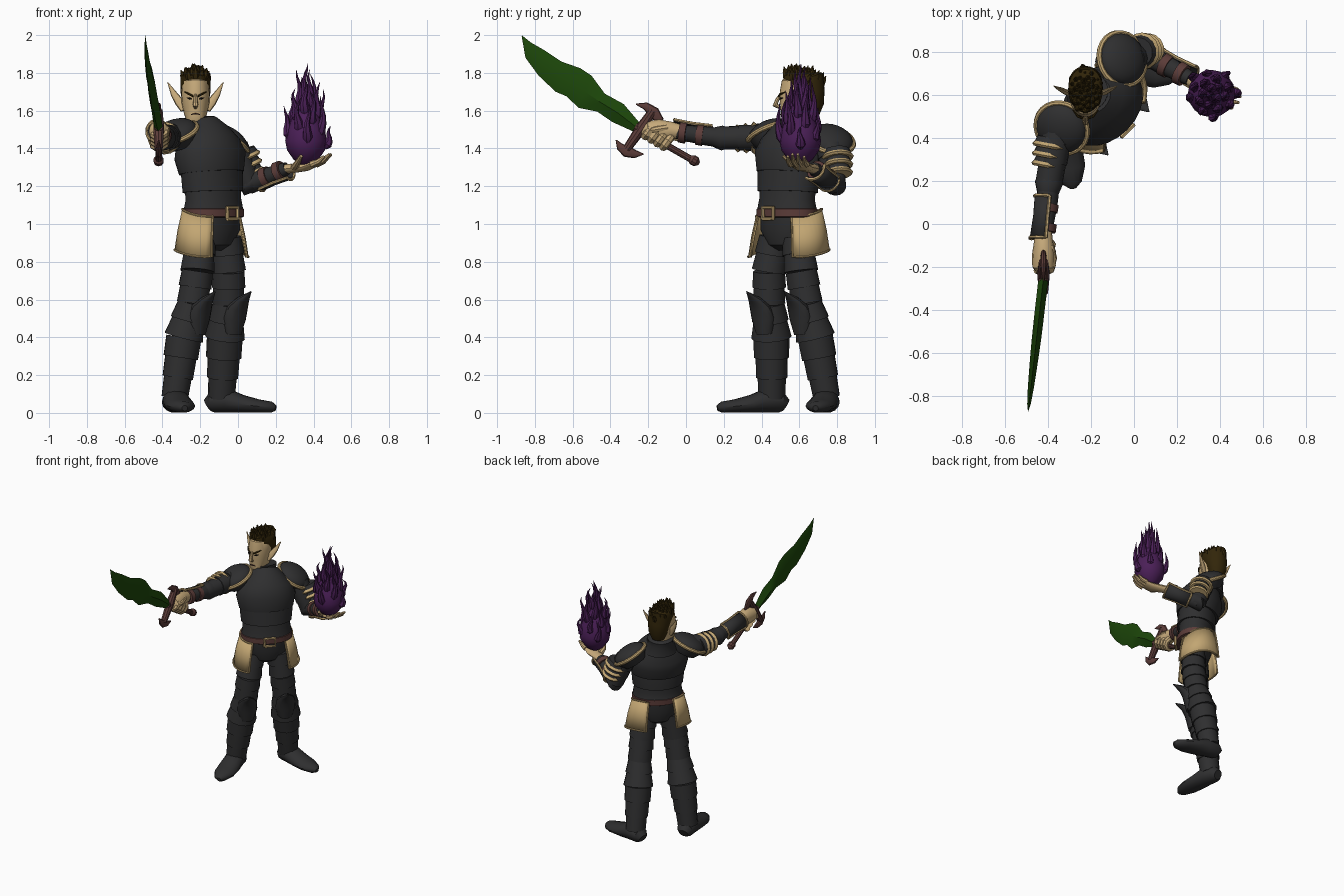
import bpy, bmesh, random
from math import sin, cos, pi, radians
from mathutils import Vector as V, Matrix

random.seed(4)
if "Cube" in bpy.data.objects:
    bpy.data.objects.remove(bpy.data.objects["Cube"])

def material(name, *rgb):
    m = bpy.data.materials.new(name)
    m.use_nodes = True
    m.diffuse_color = (*rgb, 1)
    m.node_tree.nodes["Principled BSDF"].inputs["Base Color"].default_value = (*rgb, 1)
    return m

ARMOR = material("dark armor", .028, .028, .029)
TAN = material("tan trim", .54, .38, .17)
SKIN = material("skin", .58, .41, .20)
BROWN = material("brown leather", .105, .045, .04)
HAIR = material("dark brown hair", .032, .019, .003)
GREEN = material("green blade", .012, .063, .003)
PURPLE = material("purple flame", .07, .014, .096)
BLACK = material("black eyes", .008, .006, .005)
BODY = Matrix.Translation((-.13, .535, 0)) @ Matrix.Rotation(radians(45), 4, 'Z')
HEAD = Matrix.Translation((-.225, 0, 0))
FLAME = Matrix.Translation((.36, .605, 0))
FWD, UP, FRONT, SIDE = V((.7, -.7, 0)), V((0, 0, 1)), V((0, -1, 0)), V((1, 0, 0))
made = []

def finish(name, bm, mat, m=None):
    bmesh.ops.recalc_face_normals(bm, faces=bm.faces)
    me = bpy.data.meshes.new(name)
    bm.to_mesh(me)
    bm.free()
    me.materials.append(mat)
    ob = bpy.data.objects.new(name, me)
    ob.matrix_world = m or Matrix()
    bpy.context.collection.objects.link(ob)
    made.append(ob)
    return ob

def bridge(bm, rings, closed=True):
    for p, q in zip(rings, rings[1:]):
        for k in range(len(p) if closed else len(p) - 1):
            j = (k + 1) % len(p)
            bm.faces.new((p[k], p[j], q[j], q[k]))
    if closed:
        bm.faces.new(rings[0])
        bm.faces.new(rings[-1])

def tube(name, pts, radii, mat, ref=UP, n=14, m=None, bm=None):
    """Loft elliptical rings along a path; a radius is a number or a (side, ref) pair."""
    own, bm, rings = bm is None, bm or bmesh.new(), []
    pts = [V(p) for p in pts]
    for i, (p, r) in enumerate(zip(pts, radii)):
        t = (pts[min(i + 1, len(pts) - 1)] - pts[max(i - 1, 0)]).normalized()
        u = t.cross(ref).normalized()
        v = u.cross(t)
        a, b = r if isinstance(r, tuple) else (r, r)
        rings.append([bm.verts.new(p + u * a * cos(k * 2 * pi / n) + v * b * sin(k * 2 * pi / n)) for k in range(n)])
    bridge(bm, rings)
    return finish(name, bm, mat, m) if own else None

def stack(name, rows, mat, m=BODY, n=24):
    tube(name, [(0, y, z) for y, z, a, b in rows], [(a, b) for y, z, a, b in rows], mat, FRONT, n, m)

def lames(name, a, b, r0, r1, count, flare=1.1):
    """Overlapping armor bands from a to b."""
    f = [((i + k) / count, k) for i in range(count) for k in (0, 1)]
    tube(name, [a.lerp(b, t) for t, k in f], [(r0 + (r1 - r0) * t) * (flare if k else 1) for t, k in f], ARMOR, V((.6, -.6, .5)))

def plate(name, rows, mat, trim, m=None):
    """Curved sheet with a raised tan border."""
    bm = bmesh.new()
    bridge(bm, [[bm.verts.new(p) for p in row] for row in rows], False)
    finish(name, bm, mat, m).modifiers.new("thickness", 'SOLIDIFY').thickness = .012
    edge = rows[0] + [r[-1] for r in rows[1:-1]] + rows[-1][::-1] + [r[0] for r in rows[-2::-1]]
    tube(name + "_trim", edge, [trim] * len(edge), TAN, V((.11, .23, .97)), 6, m)

# Torso, collar, pelvis and belt, in the turned body frame
stack("abdomen_plate", [(0, 1.075, .18, .135), (0, 1.13, .17, .122), (.01, 1.24, .172, .125)], ARMOR)
stack("waist_plate", [(.005, 1.17, .18, .14), (.01, 1.25, .188, .137), (.01, 1.32, .19, .13)], ARMOR)
stack("breastplate", [(.015, 1.27, .193, .15), (.025, 1.36, .212, .168), (.045, 1.42, .19, .155), (.065, 1.48, .14, .125), (.09, 1.53, .09, .09)], ARMOR)
stack("collar", [(.1, 1.46, .12, .105), (.11, 1.525, .088, .088), (.115, 1.56, .092, .09), (.115, 1.562, .07, .07)], ARMOR)
stack("pelvis", [(0, 1.08, .165, .11), (0, .97, .165, .115), (0, .89, .11, .09), (0, .86, .04, .05)], ARMOR)
stack("belt", [(0, 1.035, .175, .127), (0, 1.04, .184, .137), (0, 1.08, .184, .137), (0, 1.085, .175, .127)], BROWN)
tube("buckle", [(x * .038, -.143, 1.057 + z * .03) for x, z in ((-1, -1), (1, -1), (1, 1), (-1, 1), (-1, -1))], [.011] * 5, TAN, FRONT, 6, BODY)

# Hip guards curving round each side
for s, label in ((1, "left"), (-1, "right")):
    arc = [radians(38 + 9.5 * k) for k in range(13)]
    plate(label + "_hip_guard", [[V((s * a * sin(t), .014 + s * .014 - b * cos(t), z - .02 * sin(t * 2))) for t in arc]
                                 for z, a, b in ((1.06, .188, .14), (.95, .218, .158), (.845, .237, .17))], TAN, .006, BODY)

# Legs of overlapping bands, pointed knee plates and boots
LEGS = {
    "left": ([(-.065, .59, .93), (-.05, .61, .75), (-.05, .64, .58), (-.07, .685, .4), (-.088, .745, .08)], V((.975, -.2, 0))),
    "right": ([(-.2, .47, .93), (-.215, .44, .75), (-.24, .44, .58), (-.287, .452, .4), (-.335, .455, .08)], V((.18, -.98, 0))),
}
for label, (path, toe) in LEGS.items():
    path = [V(p) for p in path]
    for part, i, r0, r1, count in (("thigh", 0, .082, .084, 2), ("lower_thigh", 1, .084, .078, 2), ("greave", 2, .08, .097, 2), ("shin", 3, .095, .065, 3)):
        lames(f"{label}_{part}", path[i], path[i + 1], r0, r1, count)
    tube(label + "_knee_plate", [path[2] + FWD * f + UP * z for f, z in ((.03, -.16), (.045, -.08), (.07, -.02), (.11, .02), (.17, .062))],
         [(.05, .045), (.072, .048), (.066, .04), (.042, .022), .003], ARMOR, FWD)
    heel = path[4] * 1
    heel.z = 0
    tube(label + "_boot", [heel + toe * d + UP * h for d, h in ((-.075, .04), (-.05, .055), (.03, .066), (.11, .048), (.2, .036), (.27, .03), (.295, .025))],
         [(.035, .035), (.06, .055), (.07, .066), (.076, .048), (.074, .036), (.045, .03), (.015, .015)], ARMOR)

# Arms: shoulder, elbow, wrist, dome centre and axis, outward sides of shoulder bands and forearm plate
ARMS = {
    "left": ((-.02, .765, 1.41), (.06, .785, 1.21), (.26, .675, 1.295), (-.055, .765, 1.445), (.5, .2, .8), (.03, .03, .012), (.25, .5, -.8)),
    "right": ((-.345, .47, 1.46), (-.395, .19, 1.455), (-.42, -.07, 1.49), (-.335, .445, 1.48), (-.3, -.35, .88), (-.03, -.035, -.004), (-.85, 0, .5)),
}
for label, arm in ARMS.items():
    s, e, w, dome, axis, out, side = (V(p) for p in arm)
    axis.normalize()
    arm, fore, ref = (e - s).normalized(), (w - e).normalized(), V((.3, .2, .9))
    lames(label + "_upper_arm", s, e, .074, .058, 3, 1.08)
    tube(label + "_elbow", [e - arm * .05, e, e + fore * .05], [.05, .066, .05], ARMOR, ref)
    tube(label + "_forearm", [e, e.lerp(w, .4), w], [.052, .05, .034], ARMOR, ref)
    # Forearm plate on the outer side, with straps
    side = (side - fore * side.dot(fore)).normalized()
    up = fore.cross(side)
    plate(label + "_forearm_plate", [[e.lerp(w, f) + (side * cos(t) + up * sin(t)) * r for t in (radians(14 * k) for k in range(-5, 6))]
                                     for f, r in ((.25, .06), (.6, .058), (1, .064))], ARMOR, .008)
    for i, f in enumerate((.45, .8)):
        c = e.lerp(w, f)
        tube(f"{label}_strap_{i}", [c - fore * .018, c + fore * .018], [.056, .054], BROWN, ref)
    # Shallow pauldron with a raised rim, then trimmed bands below it
    steps = [radians(15 * i) for i in range(7)]
    tube(label + "_pauldron", [dome - axis * .07, dome - axis * .03] + [dome + axis * .065 * sin(t) for t in steps],
         [.08, .108] + [max(.122 * cos(t), .004) for t in steps], ARMOR, FRONT, 20)
    u = axis.orthogonal().normalized()
    rim = [dome + (u * cos(k * pi / 12) + axis.cross(u) * sin(k * pi / 12)) * .124 for k in range(25)]
    tube(label + "_pauldron_rim", rim, [.014] * 25, TAN, axis, 8)
    for i in range(3):
        c, r = s + arm * (.075 + .045 * i) + out, .082 - .006 * i
        tube(f"{label}_shoulder_band_{i}", [c - arm * .04, c], [r - .014, r - .002], ARMOR, ref)
        tube(f"{label}_band_trim_{i}", [c - arm * .014, c, c + arm * .01], [r - .006, r + .005, r - .004], TAN, ref)

# Open left hand
tube("left_palm", [(.24, .685, 1.29), (.3, .655, 1.295), (.36, .62, 1.3), (.41, .595, 1.32)], [(.03, .026), (.04, .024), (.055, .02), (.05, .014)], SKIN)
for i, long in enumerate((.8, 1, 1, .75)):
    b = V((.385, .555, 1.315)).lerp(V((.415, .64, 1.315)), i / 3)
    tube(f"left_finger_{i}", [b, b + V((.05, -.015, .02)) * long, b + V((.09, -.02, .055)) * long], [.017, .014, .007], SKIN, n=8)
tube("left_thumb", [(.3, .63, 1.3), (.31, .57, 1.315), (.335, .515, 1.36)], [.022, .018, .009], SKIN, n=8)

# Right fist closed on the grip
GRIP, LIFT = V((0, -.8, .6)), V((0, .6, .8))
tube("right_fist", [(-.42, y, z) for y, z in ((-.03, 1.49), (-.08, 1.495), (-.14, 1.495), (-.2, 1.49), (-.235, 1.485))],
     [.038, (.044, .048), (.053, .06), (.052, .055), .025], SKIN)
for i in range(4):
    c = V((-.42, -.1 - .032 * i, 1.435 + .019 * i))
    arc = [radians(40 * k - 150) for k in range(7)]
    tube(f"right_finger_{i}", [c + (SIDE * cos(t) + LIFT * sin(t)) * .036 for t in arc], [.023] * 6 + [.014], SKIN, GRIP, 8)
tube("right_thumb", [(-.39, -.1, 1.51), (-.375, -.16, 1.5), (-.38, -.215, 1.49)], [.02, .018, .01], SKIN, n=8)

# Wavy blade: upper and lower edge points as y, z pairs
EDGE = [(-.245, 1.535, -.28, 1.49), (-.33, 1.635, -.39, 1.54), (-.43, 1.69, -.47, 1.595), (-.5, 1.785, -.57, 1.615), (-.56, 1.825, -.63, 1.675),
        (-.66, 1.86, -.69, 1.70), (-.75, 1.92, -.78, 1.785), (-.82, 1.96, -.85, 1.88), (-.868, 1.998, -.87, 1.995)]
bm, rows = bmesh.new(), []
for i, (y, z, y2, z2) in enumerate(EDGE):
    a, b = (V((-.42 + (p + .25) * .115, p, q)) for p, q in ((y, z), (y2, z2)))
    half = SIDE * (.022 * (1 - (i / 8) ** 3) + .001)
    rows.append([bm.verts.new(p) for p in (a, (a + b) / 2 + half, b, (a + b) / 2 - half)])
bridge(bm, rows)
finish("blade", bm, GREEN)

# Hilt with crescent guard
HORN = [.003, (.02, .012), (.032, .016), (.022, .012), .003]
for name, yz, radii in (
        ("grip", [(-.27, 1.515), (-.1, 1.415), (.04, 1.335)], [.024, .018, .018]),
        ("pommel", [(.02, 1.35), (.035, 1.34), (.055, 1.328), (.07, 1.32)], [.016, .028, .026, .008]),
        ("cross_guard", [(-.175, 1.6), (-.235, 1.51), (-.315, 1.395)], [.022, .03, .022]),
        ("upper_horn", [(-.265, 1.635), (-.215, 1.625), (-.17, 1.59), (-.14, 1.55), (-.13, 1.5)], HORN),
        ("lower_horn", [(-.37, 1.445), (-.35, 1.41), (-.315, 1.385), (-.27, 1.37), (-.225, 1.37)], HORN)):
    tube(name, [(-.42, y, z) for y, z in yz], radii, BROWN, SIDE, 10)

# Head, facing straight ahead
stack("neck", [(.61, 1.5, .05, .05), (.615, 1.6, .055, .06)], SKIN, HEAD)
stack("face", [(.515, 1.53, .028, .018), (.54, 1.545, .045, .05), (.572, 1.59, .062, .083), (.592, 1.64, .073, .1), (.598, 1.69, .075, .102),
               (.605, 1.75, .07, .098), (.61, 1.79, .04, .05)], SKIN, HEAD)
stack("hair", [(.665, 1.575, .045, .04), (.664, 1.63, .068, .066), (.656, 1.69, .078, .08), (.637, 1.735, .08, .1), (.622, 1.765, .08, .115),
               (.618, 1.79, .07, .1), (.62, 1.81, .04, .06)], HAIR, HEAD)
tube("nose", [(0, .5, 1.685), (0, .482, 1.655), (0, .472, 1.63), (0, .5, 1.614)], [.008, .011, .015, .008], SKIN, FRONT, 8, HEAD)
tube("mouth", [(-.024, .501, 1.58), (0, .492, 1.584), (.024, .501, 1.58)], [.003, .004, .003], BROWN, UP, 6, HEAD)
for s, label in ((1, "left"), (-1, "right")):
    tube(label + "_brow", [(s * .012, .49, 1.676), (s * .035, .499, 1.688), (s * .058, .528, 1.7)], [.005, .006, .003], HAIR, UP, 6, HEAD)
    tube(label + "_eye", [(s * .018, .496, 1.662), (s * .032, .5, 1.665), (s * .046, .513, 1.668)], [.002, .006, .002], BLACK, UP, 6, HEAD)
    tube(label + "_ear", [(s * .06, .6, 1.605), (s * .085, .61, 1.645), (s * .115, .625, 1.69), (s * .147, .64, 1.75)],
         [(.02, .012), (.024, .012), (.017, .009), .002], SKIN, FRONT, 10, HEAD)
bm = bmesh.new()
for i in range(44):
    t, r = i * 2.4, ((i + .5) / 44) ** .5
    c = V((.062 * r * cos(t), .622 + .1 * r * sin(t), 1.8 - .045 * r * r - .02 * r * sin(t)))
    lean = V((cos(t) * .02 * r, sin(t) * .02 * r + .006, random.uniform(.032, .055)))
    tube("", [c - lean * .6, c, c + lean * .5, c + lean], [.012, .021, .015, .002], HAIR, FRONT, 6, bm=bm)
finish("hair_tufts", bm, HAIR, HEAD)

# Flame: teardrop core with separate wavy tongues
stack("flame_core", [(0, z, r, r) for z, r in ((1.315, .03), (1.34, .065), (1.39, .1), (1.44, .11), (1.5, .1), (1.56, .075), (1.63, .042), (1.72, .012))], PURPLE, FLAME, 16)
bm = bmesh.new()
for i in range(21):
    t, f = i * 2.4, i / 20
    pts = []
    for k in range(7):
        g = k / 6
        r = .092 * (1 - f) ** .6 + .005 + .03 * sin(g * 2.2) * (1 - f)
        sway = .014 * sin(g * 7 + i) * g
        pts.append((r * cos(t) + sway, r * sin(t) + sway * .6, 1.4 + .23 * f + g * ((.12 + .05 * (i % 3)) * (1 - f) + .22 * f)))
    tube("", pts, [.027 * s for s in (.4, 1, .8, .55, .38, .22, .03)], PURPLE, FRONT, 7, bm=bm)
finish("flame_tongues", bm, PURPLE, FLAME)

# Smooth shading with sharp edges kept
bpy.ops.object.select_all(action='DESELECT')
for ob in made:
    ob.select_set(True)
bpy.context.view_layer.objects.active = made[0]
bpy.ops.object.shade_smooth_by_angle(angle=radians(35))
